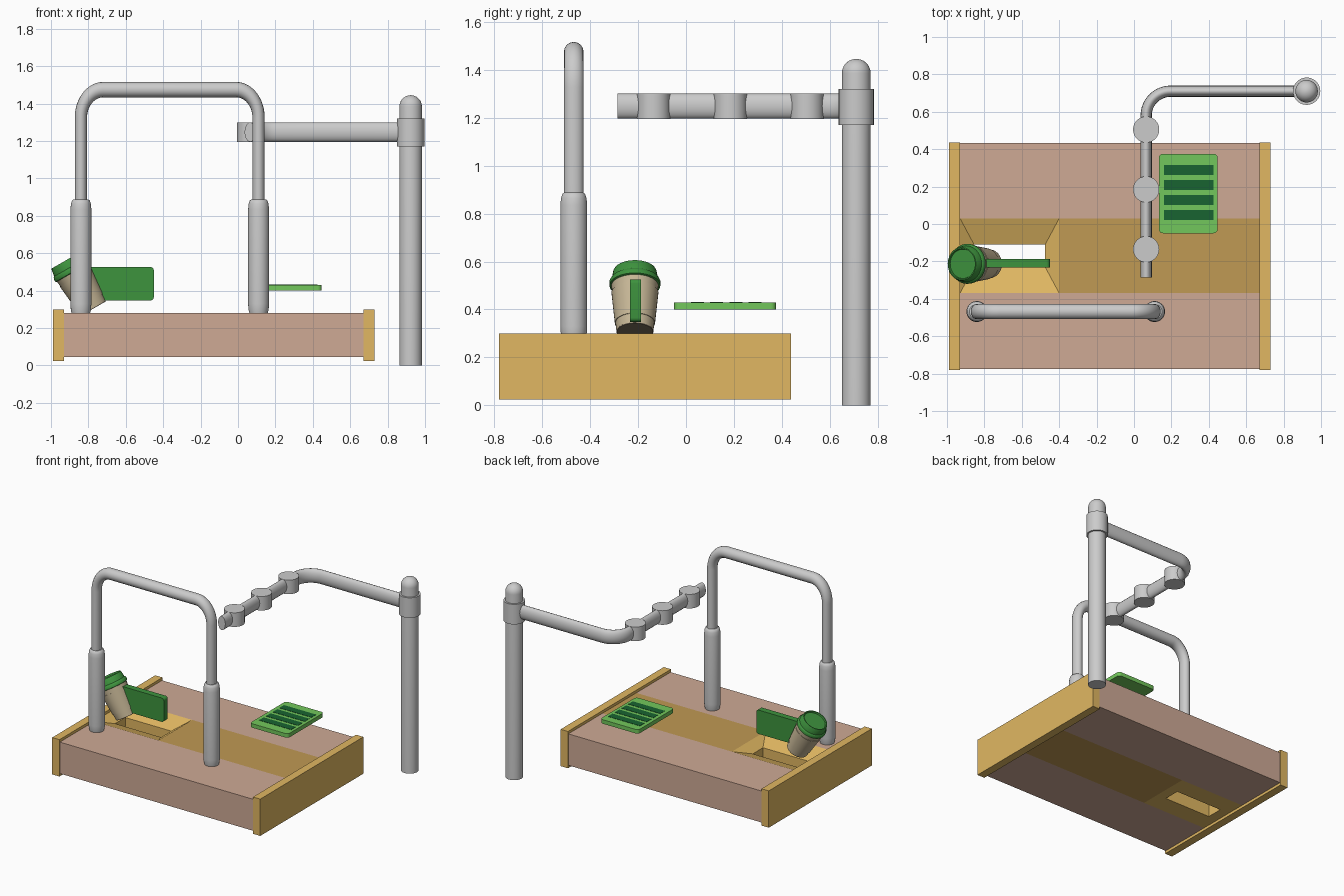
import bpy, bmesh
from math import sin, cos, pi, radians
from mathutils import Matrix

if "Cube" in bpy.data.objects:
    bpy.data.objects.remove(bpy.data.objects["Cube"])


def material(name, r, g, b):
    m = bpy.data.materials.new(name)
    m.diffuse_color = [(c / 255) ** 2.2 for c in (r, g, b)] + [1]
    m.use_nodes = True
    m.node_tree.nodes["Principled BSDF"].inputs["Base Color"].default_value = m.diffuse_color
    return m


OCHRE = material("ochre", 224, 182, 98)
BROWN = material("brown_ochre", 190, 152, 84)
PINK = material("dusty_pink", 205, 168, 148)
GREEN = material("green", 64, 146, 64)
LIME = material("light_green", 114, 198, 92)
DARK = material("dark_green", 30, 100, 52)
TAN = material("tan", 196, 180, 148)
GREY_BROWN = material("grey_brown", 120, 108, 92)


def finish(obj, mat=None, smooth=True):
    if mat:
        obj.data.materials.append(mat)
    if smooth:
        bpy.ops.object.select_all(action='DESELECT')
        obj.select_set(True)
        bpy.context.view_layer.objects.active = obj
        bpy.ops.object.shade_smooth_by_angle(angle=radians(35))
    return obj


def from_bmesh(name, bm, mat=None, smooth=True):
    bmesh.ops.recalc_face_normals(bm, faces=bm.faces[:])
    me = bpy.data.meshes.new(name)
    bm.to_mesh(me)
    bm.free()
    obj = bpy.data.objects.new(name, me)
    bpy.context.collection.objects.link(obj)
    return finish(obj, mat, smooth)


def box(name, x0, x1, y0, y1, z0, z1, mat):
    bm = bmesh.new()
    size = Matrix.Diagonal((x1 - x0, y1 - y0, z1 - z0, 1))
    mid = Matrix.Translation(((x0 + x1) / 2, (y0 + y1) / 2, (z0 + z1) / 2))
    bmesh.ops.create_cube(bm, size=1, matrix=mid @ size)
    return from_bmesh(name, bm, mat, False)


def lathe(name, profile, matrix, mat=None, seg=40):
    """Turn (radius, height) points around z, closing both ends."""
    bm = bmesh.new()
    rings = [[bm.verts.new((r * cos(2 * pi * i / seg), r * sin(2 * pi * i / seg), z))
              for i in range(seg)] for r, z in profile]
    for a, b in zip(rings, rings[1:]):
        for i in range(seg):
            j = (i + 1) % seg
            bm.faces.new((a[i], a[j], b[j], b[i]))
    bm.faces.new(rings[0])
    bm.faces.new(rings[-1])
    bm.transform(matrix)
    return from_bmesh(name, bm, mat)


def plate(name, w, h, t, radius, matrix, mat):
    """Rounded rectangle w x h with thickness t, centred."""
    bm = bmesh.new()
    pts = []
    for q, (sx, sy) in enumerate(((1, 1), (-1, 1), (-1, -1), (1, -1))):
        for k in range(7):
            a = (q + k / 6) * pi / 2
            pts.append((sx * (w / 2 - radius) + radius * cos(a),
                        sy * (h / 2 - radius) + radius * sin(a), -t / 2))
    face = bm.faces.new([bm.verts.new(p) for p in pts])
    top = bmesh.ops.extrude_face_region(bm, geom=[face])["geom"]
    bmesh.ops.translate(bm, vec=(0, 0, t),
                        verts=[v for v in top if isinstance(v, bmesh.types.BMVert)])
    bm.transform(matrix)
    return from_bmesh(name, bm, mat)


def tube(name, path, radius, scale, loc):
    """Round tube along a path, made oval by the object scale."""
    cu = bpy.data.curves.new(name, 'CURVE')
    cu.dimensions = '3D'
    cu.bevel_depth = radius
    cu.bevel_resolution = 6
    cu.use_fill_caps = True
    sp = cu.splines.new('POLY')
    sp.points.add(len(path) - 1)
    for p, co in zip(sp.points, path):
        p.co = (*co, 1)
    obj = bpy.data.objects.new(name, cu)
    obj.scale, obj.location = scale, loc
    bpy.context.collection.objects.link(obj)
    bpy.ops.object.select_all(action='DESELECT')
    obj.select_set(True)
    bpy.context.view_layer.objects.active = obj
    bpy.ops.object.convert(target='MESH')
    return finish(bpy.context.object)


def at(x, y, z):
    return Matrix.Translation((x, y, z))


# Base: end boards, two side blocks and the middle strip
box("left_end_board", -0.99, -0.93, -0.78, 0.437, 0.025, 0.30, OCHRE)
box("right_end_board", 0.67, 0.73, -0.78, 0.437, 0.025, 0.30, OCHRE)
box("front_base_block", -0.93, 0.67, -0.775, -0.37, 0.045, 0.28, PINK)
box("back_base_block", -0.93, 0.67, 0.03, 0.432, 0.045, 0.28, PINK)
box("middle_strip", -0.40, 0.67, -0.37, 0.03, 0.045, 0.28, BROWN)

# Funnel section of the strip with a slot through it
bm = bmesh.new()
outer, slot = (-0.93, -0.40, -0.37, 0.03), (-0.855, -0.475, -0.23, -0.11)
loops = []
for (x0, x1, y0, y1), z in ((outer, 0.045), (outer, 0.28), (slot, 0.23), (slot, 0.045)):
    loops.append([bm.verts.new((x, y, z)) for x, y in ((x0, y0), (x1, y0), (x1, y1), (x0, y1))])
for n in range(4):
    a, b = loops[n], loops[(n + 1) % 4]
    for i in range(4):
        j = (i + 1) % 4
        bm.faces.new((a[i], a[j], b[j], b[i]))
from_bmesh("funnel_section", bm, OCHRE, False)

# Hoop with two sleeves
half, top, bend = 0.475 / 0.8, 1.475, 0.15
right = [(half, 0, 0.80)] + [(half - bend + bend * cos(a), 0, top - bend + bend * sin(a))
                             for a in [k * pi / 24 for k in range(13)]]
tube("hoop", right + [(-x, y, z) for x, y, z in reversed(right)], 0.041, (0.8, 1, 1), (-0.365, -0.468, 0))
for side, x in (("left", -0.84), ("right", 0.11)):
    lathe(side + "_hoop_sleeve",
          [(0.048, 0.275), (0.054, 0.30), (0.056, 0.33), (0.056, 0.835),
           (0.053, 0.865), (0.047, 0.882), (0.040, 0.887)], at(x, -0.468, 0))

# Pole with domed top and collar
dome = [(0.06 * cos(k * pi / 18), 1.385 + 0.06 * sin(k * pi / 18)) for k in range(9)]
lathe("pole", [(0.06, 0)] + dome + [(0.003, 1.445)], at(0.923, 0.71, 0))
lathe("pole_collar", [(0.073, 1.17), (0.073, 1.32)], at(0.923, 0.71, 0))

# Bent oval arm and its three discs
arc = [(0.065 + 0.13 * (1 - sin(a)), 0.58 + 0.13 * cos(a), 0) for a in [k * pi / 24 for k in range(13)]]
tube("bent_arm", [(0.92, 0.71, 0)] + arc + [(0.065, -0.285, 0)], 0.03, (1, 1, 1.75), (0, 0, 1.248))
for i, y in enumerate((0.505, 0.185, -0.135)):
    lathe(f"arm_disc_{i + 1}", [(0.07, 1.195), (0.07, 1.30)], at(0.065, y, 0))

# Tilted cup: body, wrap and lid
tilt = at(-0.772, -0.213, 0.305) @ Matrix.Rotation(radians(-30), 4, 'Y')
lathe("cup_base", [(0.070, 0.0), (0.076, 0.0), (0.077, 0.006)], tilt, GREY_BROWN)
lathe("cup_body", [(0.077, 0.004), (0.100, 0.24)], tilt, TAN)
lathe("cup_wrap", [(0.079, 0.045), (0.084, 0.045), (0.098, 0.19), (0.094, 0.19)], tilt, TAN)
lathe("cup_lid", [(0.099, 0.222), (0.106, 0.225), (0.107, 0.240), (0.102, 0.250), (0.097, 0.253),
                  (0.091, 0.290), (0.087, 0.297), (0.081, 0.297), (0.078, 0.286), (0.004, 0.286)],
      tilt, GREEN)

# Upright green panel beside the cup
plate("upright_panel", 0.35, 0.178, 0.046, 0.018,
      at(-0.625, -0.21, 0.437) @ Matrix.Rotation(pi / 2, 4, 'X'), GREEN)

# Flat green tray with four dark bars
plate("tray", 0.315, 0.425, 0.03, 0.022, at(0.29, 0.163, 0.415), LIME)
for i in range(4):
    y = 0.288 - 0.08 * i
    box(f"tray_bar_{i + 1}", 0.16, 0.425, y - 0.027, y + 0.027, 0.42, 0.432, DARK)
